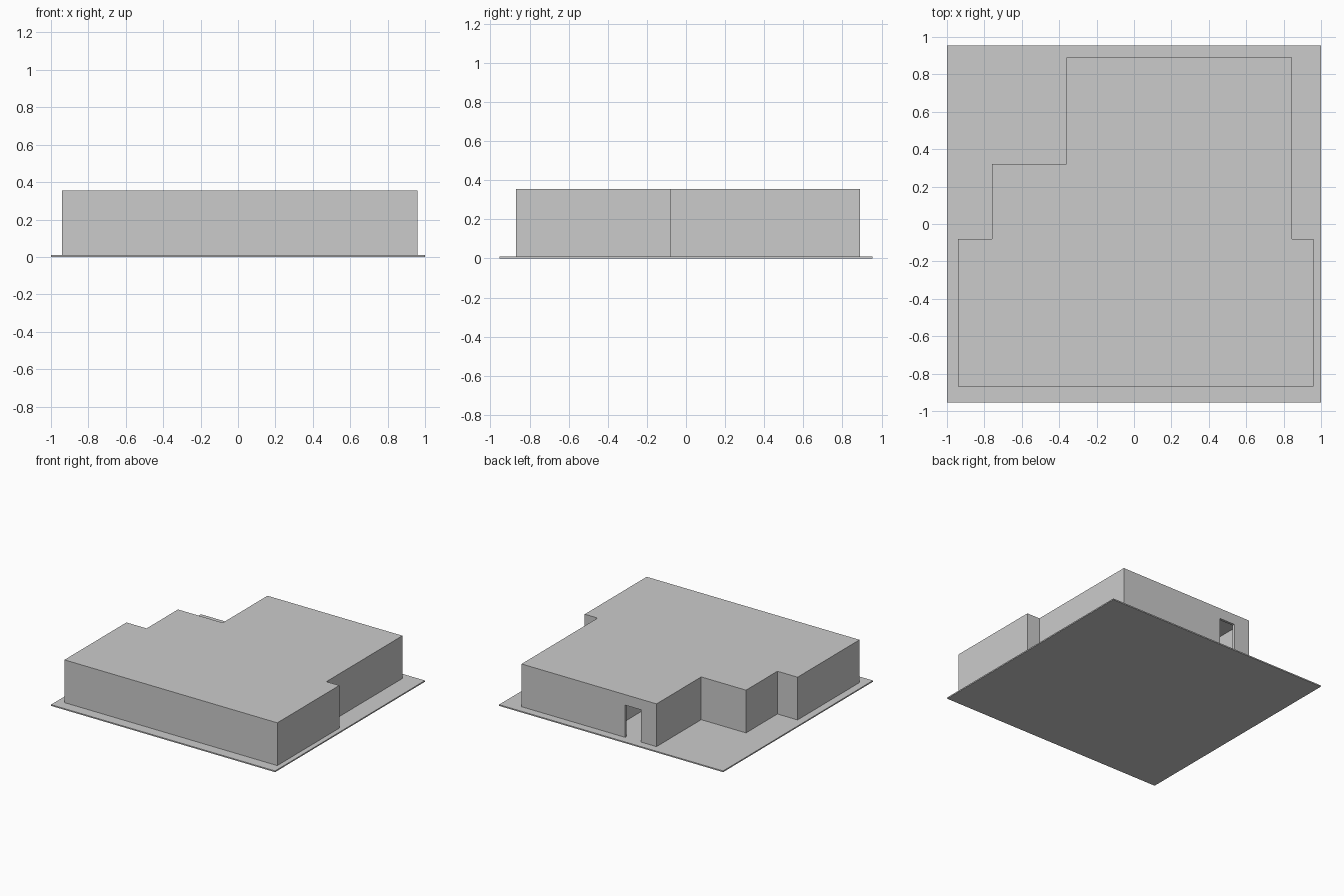
import bpy, bmesh
from mathutils import Vector

if "Cube" in bpy.data.objects:
    bpy.data.objects.remove(bpy.data.objects["Cube"])

FLOOR, CEIL, TOP, T = 0.01, 0.345, 0.355, 0.02   # levels and wall thickness
DOOR_L, DOOR_R, DOOR_TOP, BACK = -0.22, -0.08, 0.27, 0.89


def prism(name, loop, z0, z1):
    """Extrude a counter-clockwise plan outline from z0 to z1."""
    bm = bmesh.new()
    face = bm.faces.new([bm.verts.new((x, y, z0)) for x, y in loop])
    ext = bmesh.ops.extrude_face_region(bm, geom=[face], use_keep_orig=True)
    tops = [g for g in ext["geom"] if isinstance(g, bmesh.types.BMVert)]
    bmesh.ops.translate(bm, verts=tops, vec=(0, 0, z1 - z0))
    bmesh.ops.recalc_face_normals(bm, faces=bm.faces)
    mesh = bpy.data.meshes.new(name)
    bm.to_mesh(mesh)
    bm.free()
    obj = bpy.data.objects.new(name, mesh)
    bpy.context.collection.objects.link(obj)
    return obj


def box(name, x0, x1, y0, y1, z0, z1):
    return prism(name, [(x0, y0), (x1, y0), (x1, y1), (x0, y1)], z0, z1)


def inset(path, t):
    """Offset an open right-angled path to its left by t."""
    pts = [Vector(p) for p in path]
    dirs = [(b - a).normalized() for a, b in zip(pts, pts[1:])]
    norms = [Vector((-d.y, d.x)) for d in dirs]
    inner = [pts[0] + norms[0] * t]
    inner += [p + (a + b) * t for p, a, b in zip(pts[1:-1], norms, norms[1:])]
    inner.append(pts[-1] + norms[-1] * t)
    return [tuple(p) for p in inner]


# Plan outline, counter-clockwise from the left corner of the back
corners = [(-0.36, BACK), (-0.36, 0.32), (-0.76, 0.32), (-0.76, -0.08),
           (-0.94, -0.08), (-0.94, -0.87), (0.96, -0.87), (0.96, -0.08),
           (0.845, -0.08), (0.845, BACK)]

# Thin ground plate
box("base_plate", -1, 1, -0.955, 0.955, 0, FLOOR)

# Outer walls run from one side of the doorway round to the other
path = [(DOOR_L, BACK)] + corners + [(DOOR_R, BACK)]
prism("outer_walls", path + inset(path, T)[::-1], FLOOR, CEIL)

# Wall above the doorway
box("door_lintel", DOOR_L, DOOR_R, BACK - T, BACK, DOOR_TOP, CEIL)

# Partition beside the entrance hall
box("hall_partition", 0.08, 0.08 + T, -0.08, BACK - T, FLOOR, CEIL)

# Flat roof slab
prism("roof", corners, CEIL, TOP)
